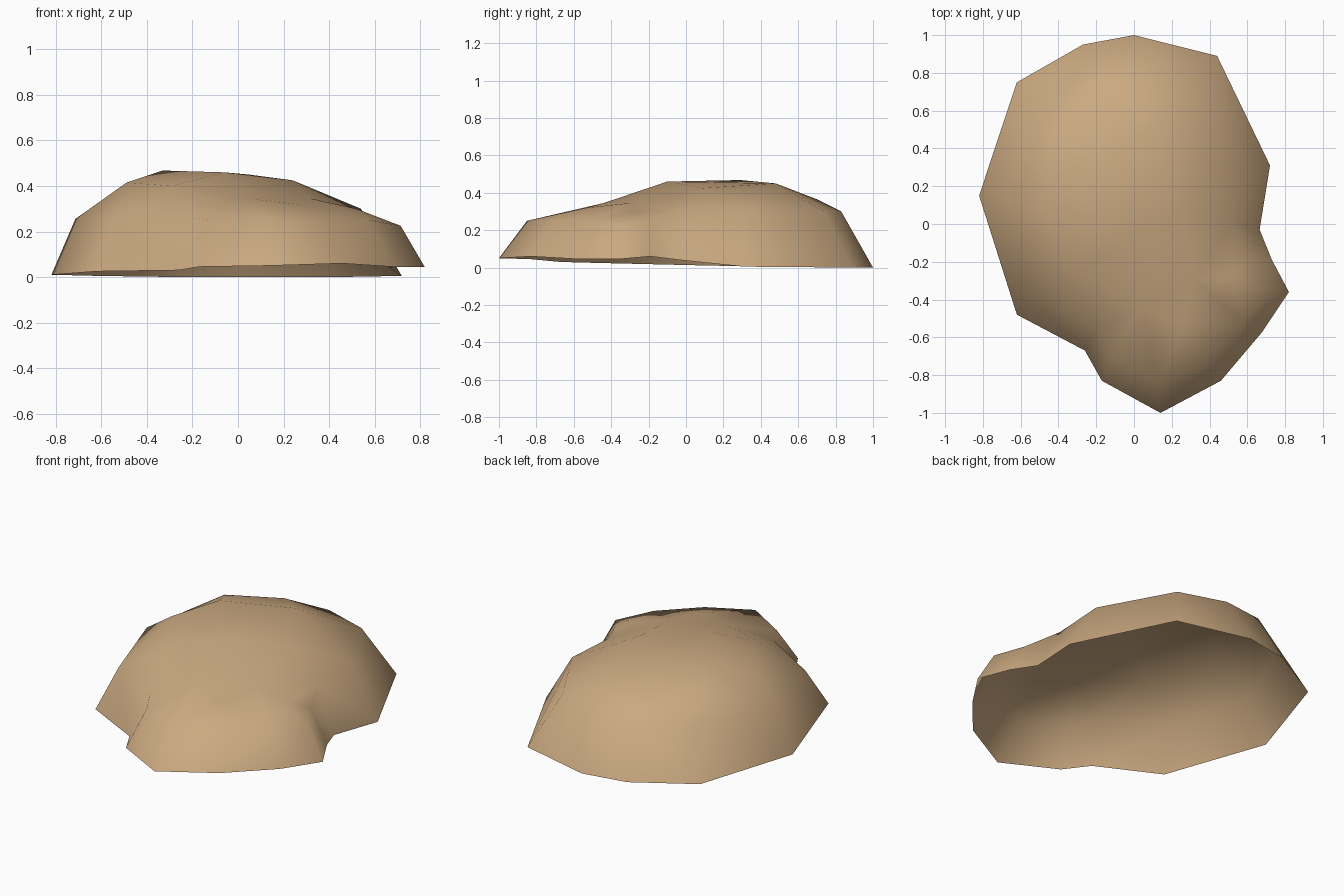
import bpy
import bmesh
from mathutils import Vector
from mathutils.geometry import delaunay_2d_cdt

if "Cube" in bpy.data.objects:
    bpy.data.objects.remove(bpy.data.objects["Cube"])

# Open outer rim near the ground, counted clockwise from the back
rim = [(0, 1, 0), (.44, .89, 0), (.72, .31, .005), (.665, -.03, .04), (.73, -.19, .06),
       (.82, -.36, .045), (.68, -.57, .045), (.46, -.83, .06), (.14, -1, .05),
       (-.17, -.83, .045), (-.26, -.67, .03), (-.62, -.48, .025), (-.82, .15, .01),
       (-.62, .75, .005), (-.27, .95, 0)]

# Shoulder at the top of the steep walls, one point per rim point
shoulder = [(.03, .83, .30), (.31, .74, .30), (.54, .32, .30), (.53, 0, .29), (.62, -.19, .25),
            (.715, -.345, .225), (.58, -.52, .25), (.38, -.72, .25), (.13, -.85, .25),
            (-.12, -.70, .25), (-.2, -.56, .26), (-.55, -.36, .25), (-.715, .147, .255),
            (-.52, .60, .28), (-.22, .80, .30)]

# Crown of the main body, then the lower front-right lobe
crown = [(-.49, .07, .415), (-.06, -.10, .46), (.24, .09, .425), (-.33, .29, .468),
         (-.18, .70, .365), (-.42, .47, .41), (.05, .48, .45), (-.29, -.26, .40),
         (.04, -.44, .345), (.26, -.53, .32), (.32, -.30, .345), (.52, -.28, .30)]

points = [Vector(p) for p in rim + shoulder + crown]
n = len(rim)
edges = []
for i in range(n):
    j = (i + 1) % n
    edges += [(i, j), (n + i, n + j), (i, n + i)]

# Triangulate the dome in plan, keeping rim, shoulder and wall edges
co, _, faces, orig, _, _ = delaunay_2d_cdt([p.xy for p in points], edges, [], 1, 1e-5)

bm = bmesh.new()
verts = [bm.verts.new(points[o[0]]) for o in orig]
for f in faces:
    face = bm.faces.new([verts[i] for i in f])
    face.normal_update()
    if face.normal.z < 0:
        face.normal_flip()
    face.smooth = True

mesh = bpy.data.meshes.new("rock_shell")
bm.to_mesh(mesh)
bm.free()

# One sandy stone colour
stone = bpy.data.materials.new("sandy_stone")
stone.diffuse_color = (.60, .40, .22, 1)
stone.use_nodes = True
stone.node_tree.nodes["Principled BSDF"].inputs["Base Color"].default_value = stone.diffuse_color
mesh.materials.append(stone)

rock = bpy.data.objects.new("rock_shell", mesh)
bpy.context.collection.objects.link(rock)
